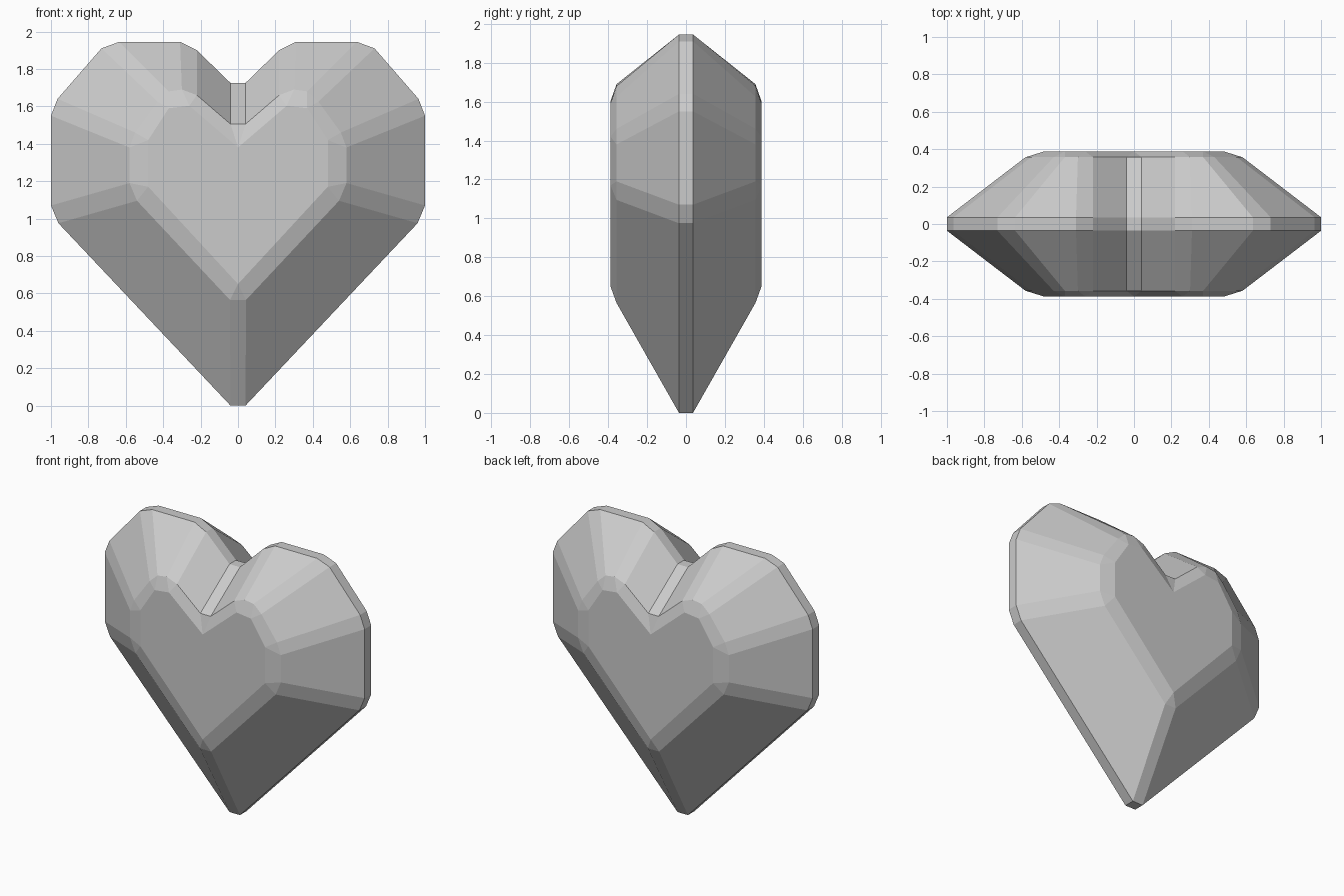
import bpy, bmesh

if "Cube" in bpy.data.objects:
    bpy.data.objects.remove(bpy.data.objects["Cube"])

# Right half outlines (x, z), from bottom tip round the lobe to the notch
rim = [(.04, 0), (.96, .975), (1, 1.07), (1, 1.55), (.965, 1.64),
       (.73, 1.91), (.635, 1.945), (.31, 1.945), (.22, 1.9), (.04, 1.725)]
shoulder = [(.043, .565), (.54, 1.095), (.58, 1.19), (.58, 1.38), (.55, 1.46),
            (.43, 1.625), (.37, 1.68), (.30, 1.69), (.22, 1.66), (.04, 1.505)]
# Table corners are doubled so each one closes a bevelled facet
a, b, c, d, e, f = (0, .65), (.48, 1.17), (.48, 1.42), (.37, 1.59), (.26, 1.603), (0, 1.38)
table = [a, b, b, c, c, d, d, e, e, f]

layers = [(table, -.388), (shoulder, -.357), (rim, -.036),
          (rim, .036), (shoulder, .357), (table, .388)]

bm = bmesh.new()
rings = []
for half, y in layers:
    full = half + [(-x, z) for x, z in reversed(half)]
    rings.append([bm.verts.new((x, y, z)) for x, z in full])

# Facets between neighbouring outlines
n = len(rings[0])
for lo, hi in zip(rings, rings[1:]):
    for i in range(n):
        j = (i + 1) % n
        bm.faces.new((lo[i], lo[j], hi[j], hi[i]))

bmesh.ops.remove_doubles(bm, verts=bm.verts, dist=1e-4)

# Flat front and back tables
for y in (-.388, .388):
    edges = [ed for ed in bm.edges if ed.is_boundary
             and all(abs(v.co.y - y) < 1e-4 for v in ed.verts)]
    bmesh.ops.contextual_create(bm, geom=edges)
bmesh.ops.recalc_face_normals(bm, faces=bm.faces)

mesh = bpy.data.meshes.new("faceted_heart")
bm.to_mesh(mesh)
bm.free()
heart = bpy.data.objects.new("faceted_heart", mesh)
bpy.context.collection.objects.link(heart)
